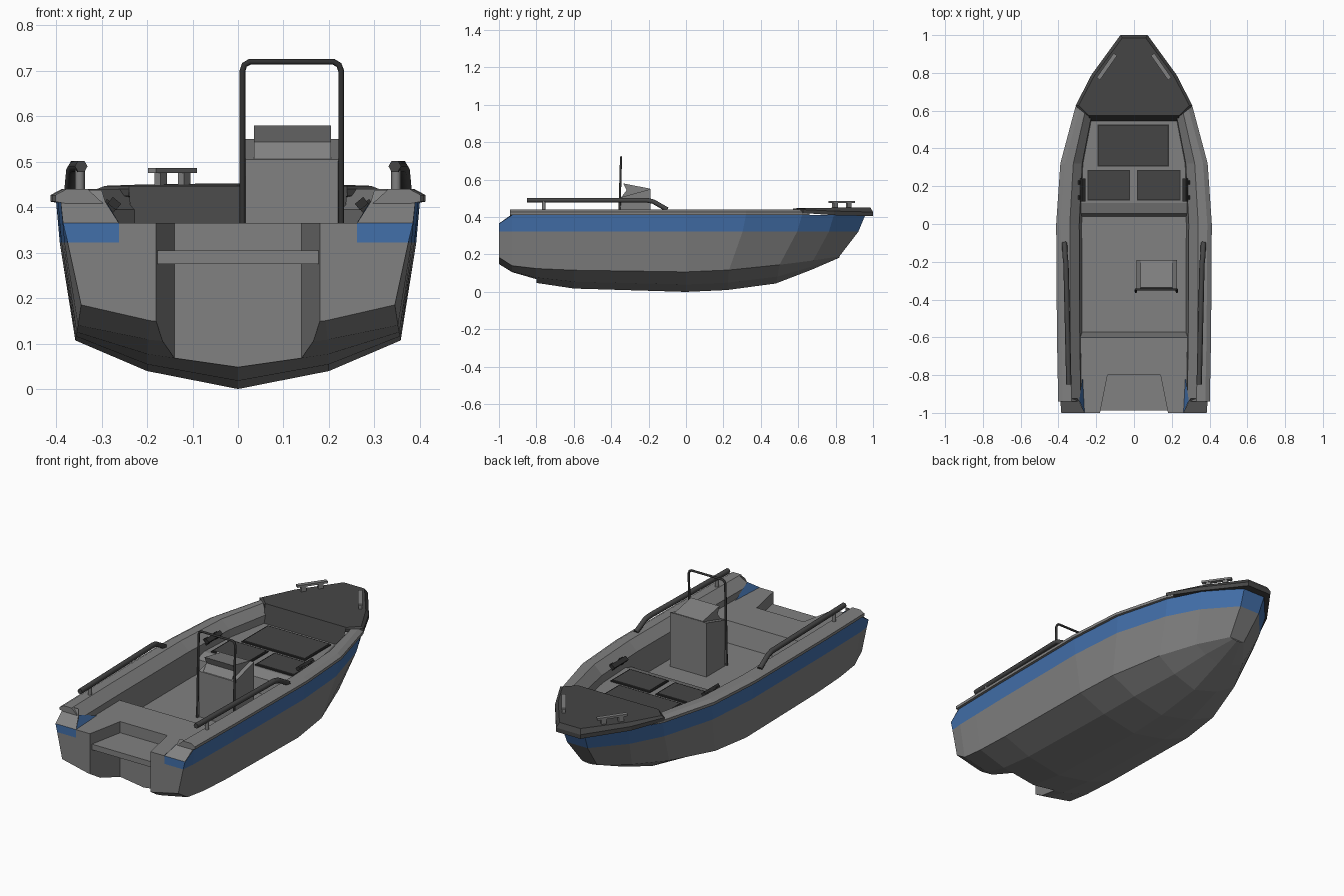
import bpy, bmesh, math
from mathutils import Vector, Matrix

if "Cube" in bpy.data.objects:
    bpy.data.objects.remove(bpy.data.objects["Cube"])

def material(name, rgb):
    m = bpy.data.materials.new(name)
    m.diffuse_color = (*rgb, 1)
    m.use_nodes = True
    m.node_tree.nodes["Principled BSDF"].inputs["Base Color"].default_value = m.diffuse_color
    return m

GRAY = material("hull gray", (0.22, 0.22, 0.22))
DARK = material("dark gray", (0.06, 0.06, 0.06))
BLUE = material("stripe blue", (0.055, 0.16, 0.40))
BLACK = material("rail black", (0.03, 0.03, 0.03))

def finish(name, bm, mats):
    me = bpy.data.meshes.new(name)
    bm.to_mesh(me)
    bm.free()
    for m in mats:
        me.materials.append(m)
    ob = bpy.data.objects.new(name, me)
    bpy.context.collection.objects.link(ob)
    return ob

def sheet(name, faces, want, mats=(GRAY,)):
    """Faces (points, material index) of the +x half, mirrored, welded and turned to want(center)."""
    bm = bmesh.new()
    for pts, mi in faces:
        for s in (1, -1):
            f = bm.faces.new([bm.verts.new((s * p[0], p[1], p[2])) for p in pts])
            f.material_index = mi
    bmesh.ops.remove_doubles(bm, verts=bm.verts, dist=0.0005)
    bm.normal_update()
    for f in bm.faces:
        if f.normal.dot(want(f.calc_center_median())) < 0:
            f.normal_flip()
    return finish(name, bm, mats)

def loft(rows, mat=lambda i: 0):
    return [([a[i], a[i + 1], b[i + 1], b[i]], mat(i))
            for a, b in zip(rows, rows[1:]) for i in range(len(a) - 1)]

def prism(name, outline, lo, hi, axis, mat):
    """Extrude an outline along x (outline = y,z) or z (outline = x,y)."""
    put = (lambda p, d: (d, *p)) if axis == 'x' else (lambda p, d: (*p, d))
    bm = bmesh.new()
    a = [bm.verts.new(put(p, lo)) for p in outline]
    b = [bm.verts.new(put(p, hi)) for p in outline]
    bm.faces.new(a)
    bm.faces.new(b)
    for i in range(len(a)):
        j = (i + 1) % len(a)
        bm.faces.new((a[i], a[j], b[j], b[i]))
    bmesh.ops.recalc_face_normals(bm, faces=bm.faces)
    return finish(name, bm, [mat])

def box(name, loc, size, mat, rot=None):
    bm = bmesh.new()
    bmesh.ops.create_cube(bm, size=1)
    m = Matrix.Translation(loc) @ (rot or Matrix()) @ Matrix.Diagonal((*size, 1))
    bmesh.ops.transform(bm, matrix=m, verts=bm.verts)
    return finish(name, bm, [mat])

def tube(name, pts, r, mat):
    cu = bpy.data.curves.new(name, 'CURVE')
    cu.dimensions = '3D'
    cu.bevel_depth = r
    cu.bevel_resolution = 1
    cu.use_fill_caps = True
    sp = cu.splines.new('POLY')
    sp.points.add(len(pts) - 1)
    for q, p in zip(sp.points, pts):
        q.co = (*p, 1)
    cu.materials.append(mat)
    ob = bpy.data.objects.new(name, cu)
    bpy.context.collection.objects.link(ob)
    bpy.ops.object.select_all(action='DESELECT')
    ob.select_set(True)
    bpy.context.view_layer.objects.active = ob
    bpy.ops.object.convert(target='MESH')

# Hull stations: top y, top x, top z, chine y, chine x, chine z, keel y, keel z
ST = [(-1, .385, .365, -1, .345, .185, -1, .13),
      (-.93, .39, .41, -.93, .352, .14, -.93, .09),
      (-.8, .392, .41, -.8, .355, .125, -.8, .048),
      (-.6, .396, .41, -.6, .357, .116, -.6, .018),
      (0, .40, .41, 0, .358, .107, 0, 0),
      (.32, .378, .41, .23, .335, .117, .22, .01),
      (.62, .298, .41, .50, .25, .145, .48, .045),
      (.79, .213, .41, .68, .155, .168, .67, .118),
      (.958, .066, .41, .82, .045, .19, .82, .183)]

def top_x(y):
    for a, b in zip(ST, ST[1:]):
        if y <= b[0]:
            return a[1] + (b[1] - a[1]) * (y - a[0]) / (b[0] - a[0])
    return ST[-1][1]

def section(s, w=0):
    ty, tx, tz, cy, cx, cz, ky, kz = s
    mx, mz = .56 * cx, kz + .37 * (cz - kz)
    t = ((.322 - cz) / (.41 - cz)) ** .6
    return [(w, ky, kz + (mz - kz) * w / mx), (mx, (ky + cy) / 2, mz), (cx, cy, cz),
            (cx + (tx - cx) * t, cy + (ty - cy) * t, .322), (tx, ty, tz)]

# Hull skin with motor notch, transom and blunt bow
stripe = lambda i: 1 if i == 3 else 0
notch_w = lambda y: .14 + .04 * (-.8 - y) / .2
aft = [section(s, notch_w(s[0])) for s in ST[:3]]
main = [section(s) for s in ST[2:]]
hull = loft(aft, stripe) + loft(main, stripe)
bow = main[-1]
hull += loft([bow, [(0, p[1], p[2]) for p in bow]], stripe)
a = aft[0]
hull.append((a[:4] + [(.262, -1, .322), (.262, -1, .365), (.18, -1, .365)], 0))
hull.append(([a[3], a[4], (.262, -1, .365), (.262, -1, .322)], 1))
sheet("hull", hull, lambda c: c - Vector((0, c.y * .9, .32)), (GRAY, BLUE))

# Motor notch walls and tray
walls = loft([[r[0], (r[0][0], r[0][1], .365)] for r in aft])
m = main[0]
walls.append(([m[0], aft[2][0], (.14, -.8, .365), (0, -.8, .365)], 0))
sheet("motor_notch", walls, lambda c: Vector((0, -1.2, c.z)) - c)
prism("motor_tray", [(-.14, -.8), (.14, -.8), (.178, -.987), (-.178, -.987)], .275, .305, 'z', GRAY)

# Gunwale with inner coaming, and its sloping stern end
def rim(y):
    t = top_x(y)
    return [(t - .012, y, .408), (t + .012, y, .412), (t + .012, y, .427), (t - .012, y, .44),
            (t * .85, y, .44), (t * .725, y, .395), (t * .69, y, .25)]

rows = [rim(y) for y in (-.94, -.8, -.6, 0, .32, .62, .66)]
gun = loft(rows) + [(rows[0], 0)]
def rim_dir(c):
    if c.y < -.935:
        return Vector((0, -1, 0))
    return c - Vector((math.copysign(top_x(c.y) * .84, c.x), c.y, .37))
sheet("gunwale", gun, rim_dir)
sheet("stern_shoulder", [([(.385, -1, .365), (.262, -1, .365), (.292, -.935, .412),
                           (.39, -.935, .412)], 0),
                         ([(.292, -.935, .412), (.30, -.925, .438), (.375, -.925, .438),
                           (.39, -.935, .412)], 0)], lambda c: Vector((0, -1, 1)))
sheet("stern_inner_stripe", [([(.262, -1, .366), (.29, -.935, .412), (.272, -.81, .366)], 0)],
      lambda c: Vector((-c.x, 0, .1)), (BLUE,))

# Cockpit sole: stern deck, step, floor, step, front deck
path = [(-.8, .365), (-.6, .365), (-.572, .26), (.04, .26), (.055, .335), (.112, .355),
        (.32, .355), (.58, .355)]
floor = loft([[(0, y, z), (top_x(y) * .715, y, z)] for y, z in path])
floor.append(([(.14, -.8, .365), (.18, -1, .365), (.264, -1, .365), (.282, -.93, .365),
               (.28, -.8, .365)], 0))
sheet("cockpit_sole", floor, lambda c: Vector((0, 0, 1)))

# Bow deck with rounded rim and bulkhead
base = [(.24, .57, .425), (.31, .625, .422), (.225, .79, .41), (.072, 1, .405), (0, 1, .405)]
mid = [(x, y, z + .022) for x, y, z in base]
mid[0], mid[1] = (.24, .57, .44), (.31, .625, .44)
cap = [(.24, .575, .447), (.293, .628, .447), (.21, .785, .45), (.062, .985, .452), (0, .985, .452)]
deck = loft([base, mid, cap])
deck.append((cap + [(0, .575, .447)], 0))
deck.append((base + [(0, .57, .425)], 0))
deck.append(([(0, .575, .447), (.24, .575, .447), (.235, .545, .35), (0, .545, .35)], 0))
sheet("bow_deck", deck, lambda c: c - Vector((0, .78, .425)), (DARK,))

# Deck hatches with raised panels
for n, (x0, x1, y0, y1) in enumerate([(-.192, .185, .305, .527), (-.247, -.02, .125, .287),
                                      (.015, .247, .125, .287)]):
    c = ((x0 + x1) / 2, (y0 + y1) / 2)
    box(f"hatch_frame_{n}", (*c, .357), (x1 - x0, y1 - y0, .008), BLACK)
    box(f"hatch_panel_{n}", (*c, .361), (x1 - x0 - .014, y1 - y0 - .014, .007), DARK)

# Steering console with dash hood
prism("console_body", [(-.35, .255), (-.35, .505), (-.19, .55), (-.19, .255)], .012, .228, 'x', GRAY)
prism("console_hood", [(-.348, .503), (-.318, .543), (-.335, .58), (-.193, .552), (-.193, .53)],
      .035, .205, 'x', GRAY)

# Roll bar
tube("roll_bar", [(.01, -.36, .26), (.01, -.348, .70), (.014, -.347, .713), (.026, -.347, .72),
                  (.21, -.347, .72), (.222, -.347, .713), (.227, -.348, .70), (.227, -.36, .26)],
     .0065, BLACK)

# Paired fittings: side rails, bow cleats, inner handles
for side, s in (("right", 1), ("left", -1)):
    tube(f"side_rail_{side}", [(s * .345, -.85, .49), (s * .36, -.21, .49), (s * .364, -.175, .483),
                               (s * .368, -.10, .44)], .014, DARK)
    tube(f"rail_post_{side}", [(s * .348, -.76, .435), (s * .348, -.76, .485)], .011, GRAY)
    turn = Matrix.Rotation(s * math.radians(35), 4, 'Z')
    box(f"bow_cleat_{side}", (s * .144, .833, .481), (.022, .158, .011), GRAY, turn)
    for n, d in enumerate((-.045, .045)):
        p = Vector((s * .144, .833, .462)) + turn @ Vector((0, d, 0))
        box(f"cleat_post_{side}_{n}", p, (.016, .026, .034), GRAY, turn)
    tilt = Matrix.Rotation(-s * math.radians(40), 4, 'Y')
    box(f"inner_handle_{side}", (s * .272, .18, .408), (.024, .12, .018), BLACK, tilt)
    for n, y in enumerate((.14, .22)):
        box(f"handle_foot_{side}_{n}", (s * .284, y, .40), (.03, .022, .022), BLACK, tilt)
